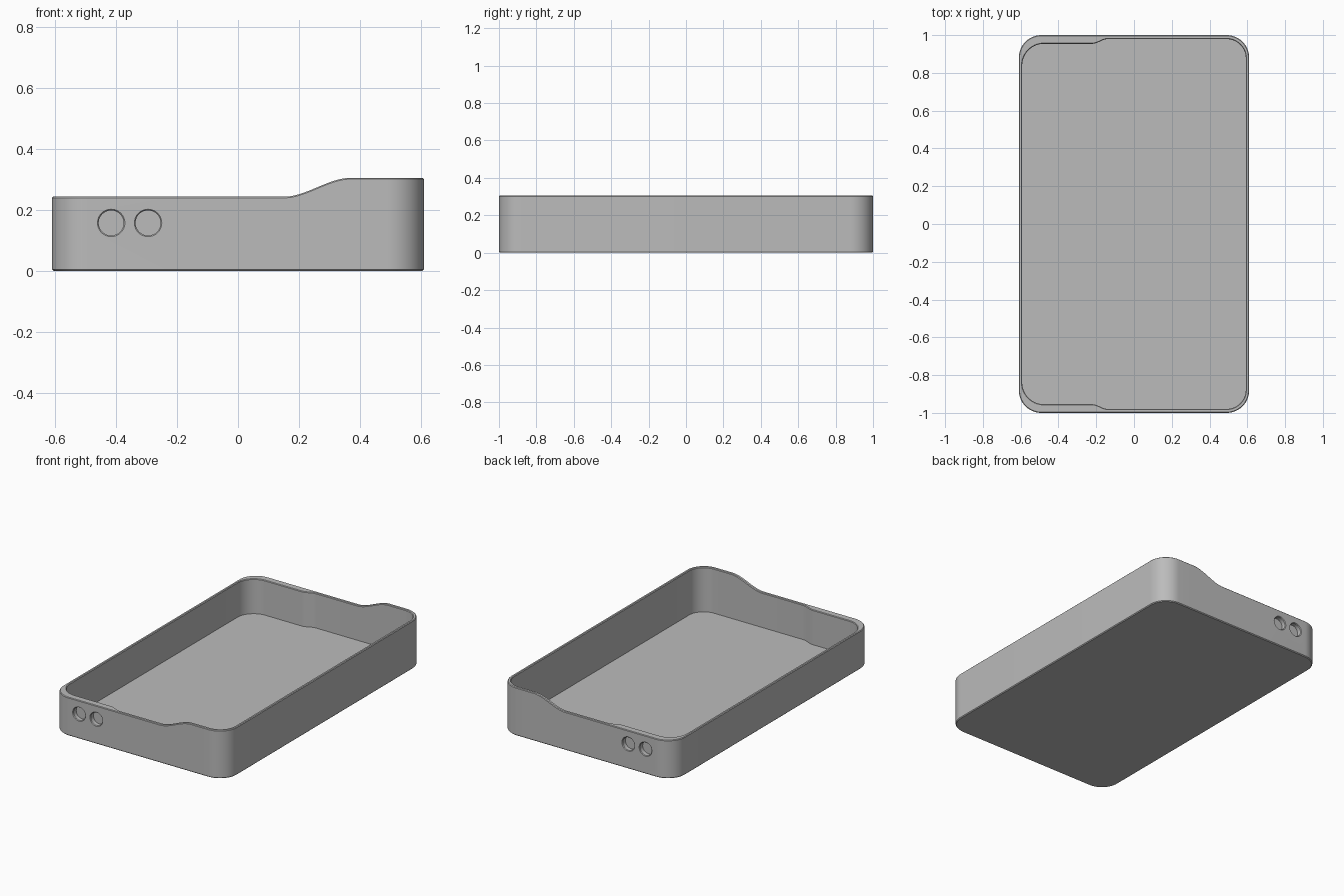
import bpy, bmesh, math
from mathutils import Matrix

cube = bpy.data.objects.get("Cube")
if cube:
    bpy.data.objects.remove(cube, do_unlink=True)

HX, HY, RADIUS = 0.61, 1.0, 0.12
FLOOR = 0.022
CHAMFER = 0.004


def smooth(a, b, x):
    t = min(max((x - a) / (b - a), 0), 1)
    return t * t * (3 - 2 * t)


def rim(x):
    """Height of the rim: low on the right, high on the left."""
    return 0.243 + 0.062 * smooth(0.15, 0.37, x)


def steps(a, b, n):
    return [a + (b - a) * i / n for i in range(n + 1)]


# Shared stations along the short walls, dense where the walls curve
STATIONS = steps(-0.22, -0.14, 8) + steps(0.15, 0.37, 20)


def outline(hx, wall_y, r_left, r_right, segs=14):
    """Rounded rectangle; wall_y(x) gives the half depth of the short walls."""
    half = []
    for i in range(segs + 1):
        a = math.pi / 2 * i / segs
        half.append((hx - r_right + r_right * math.cos(a),
                     wall_y(hx) - r_right + r_right * math.sin(a)))
    half += [(x, wall_y(x)) for x in reversed(STATIONS)]
    for i in range(segs + 1):
        a = math.pi / 2 * (1 + i / segs)
        half.append((-hx + r_left + r_left * math.cos(a),
                     wall_y(-hx) - r_left + r_left * math.sin(a)))
    return half + [(x, -y) for x, y in reversed(half)]


def outer(d):
    return outline(HX - d, lambda x: HY - d, RADIUS - d, RADIUS - d)


def inner(d):
    # Short walls are thicker around the round pockets
    return outline(0.592 + d, lambda x: 0.954 + d + 0.025 * smooth(-0.22, -0.14, x),
                   0.115 + d, 0.102 + d)


def new_object(name, bm):
    bmesh.ops.recalc_face_normals(bm, faces=bm.faces)
    mesh = bpy.data.meshes.new(name)
    bm.to_mesh(mesh)
    bm.free()
    obj = bpy.data.objects.new(name, mesh)
    bpy.context.collection.objects.link(obj)
    return obj


# Tray shell: rings from the underside, over the rim and down to the floor
bm = bmesh.new()
rings = [
    (outer(0.005), lambda x: 0),
    (outer(0), lambda x: 0.005),
    (outer(0), lambda x: rim(x) - CHAMFER),
    (outer(CHAMFER), rim),
    (inner(CHAMFER), rim),
    (inner(0), lambda x: rim(x) - CHAMFER),
    (inner(0), lambda x: FLOOR),
]
loops = [[bm.verts.new((x, y, z(x))) for x, y in pts] for pts, z in rings]
for low, high in zip(loops, loops[1:]):
    for i in range(len(low)):
        j = (i + 1) % len(low)
        bm.faces.new((low[i], low[j], high[j], high[i]))
bm.faces.new(loops[0])
bm.faces.new(loops[-1])
tray = new_object("tray", bm)

# Blind round pockets with a chamfered mouth, in the front and back walls
bm = bmesh.new()
SIDES = 40
for side in (-1, 1):
    for cx in (-0.416, -0.295):
        profile = [(0.045, 1.02), (0.045, 1.0), (0.041, 0.996), (0.041, 0.97)]
        rounds = []
        for r, y in profile:
            rounds.append([bm.verts.new((cx + r * math.cos(math.tau * k / SIDES), side * y,
                                         0.157 + r * math.sin(math.tau * k / SIDES)))
                           for k in range(SIDES)])
        for a, b in zip(rounds, rounds[1:]):
            for k in range(SIDES):
                n = (k + 1) % SIDES
                bm.faces.new((a[k], a[n], b[n], b[k]))
        bm.faces.new(rounds[0])
        bm.faces.new(rounds[-1])
cutter = new_object("pocket_cutter", bm)
cutter.hide_render = True

# Cut the pockets and finish the shading
bpy.ops.object.select_all(action='DESELECT')
bpy.context.view_layer.objects.active = tray
tray.select_set(True)
cut = tray.modifiers.new("pockets", 'BOOLEAN')
cut.operation = 'DIFFERENCE'
cut.solver = 'EXACT'
cut.object = cutter
bpy.ops.object.modifier_apply(modifier=cut.name)
bpy.data.objects.remove(cutter, do_unlink=True)

grey = bpy.data.materials.new("plain grey")
grey.use_nodes = True
color = (0.5, 0.5, 0.5, 1)
grey.diffuse_color = color
grey.node_tree.nodes["Principled BSDF"].inputs["Base Color"].default_value = color
tray.data.materials.clear()
tray.data.materials.append(grey)
bpy.ops.object.shade_smooth_by_angle(angle=math.radians(30))
